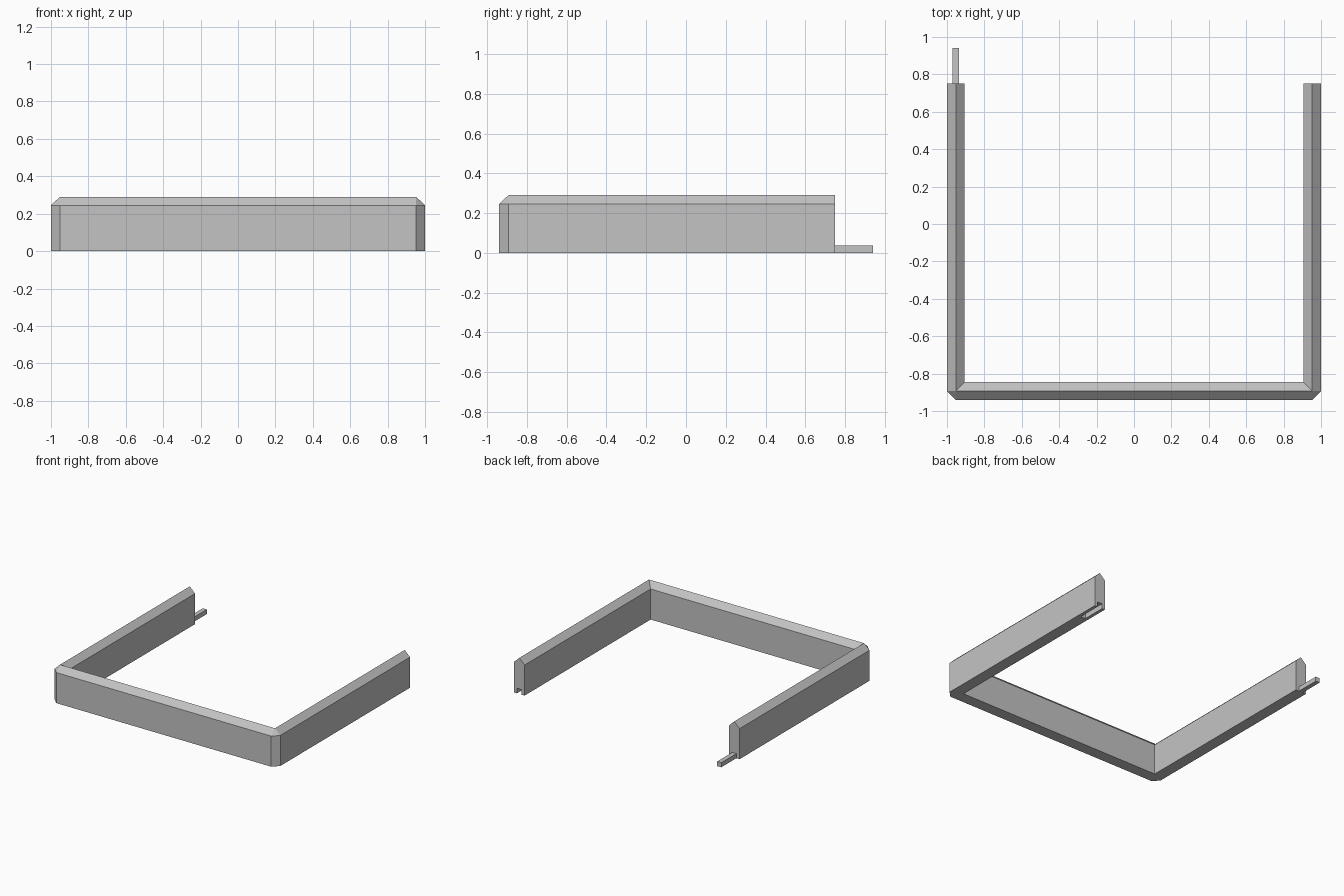
import bpy, bmesh
from mathutils import Vector

cube = bpy.data.objects.get("Cube")
if cube:
    bpy.data.objects.remove(cube, do_unlink=True)

grey = bpy.data.materials.new("plain_grey")
grey.use_nodes = True
COLOUR = (0.55, 0.55, 0.55, 1)
grey.diffuse_color = COLOUR
grey.node_tree.nodes["Principled BSDF"].inputs["Base Color"].default_value = COLOUR

FRONT, END = -0.94, 0.75      # y of the front face and of the arm ends
WIDTH, HALF = 0.094, 0.047    # wall thickness and ridge offset
SHOULDER, RIDGE = 0.245, 0.29
JOINT = 0.19                  # length of tongue and slot


def add_object(name, bm):
    bmesh.ops.recalc_face_normals(bm, faces=bm.faces)
    mesh = bpy.data.meshes.new(name)
    bm.to_mesh(mesh)
    bm.free()
    mesh.materials.append(grey)
    obj = bpy.data.objects.new(name, mesh)
    bpy.context.collection.objects.link(obj)
    return obj


def box(name, low, high):
    bm = bmesh.new()
    bmesh.ops.create_cube(bm, size=1)
    low, high = Vector(low), Vector(high)
    bmesh.ops.scale(bm, vec=high - low, verts=bm.verts)
    bmesh.ops.translate(bm, vec=(low + high) / 2, verts=bm.verts)
    return add_object(name, bm)


# U-shaped wall: plan positions of the outer, ridge and inner lines on the right half
ridge, inner = (1 - HALF, FRONT + HALF), (1 - WIDTH, FRONT + WIDTH)
stations = [
    ((1, END), (1 - HALF, END), (1 - WIDTH, END)),
    ((1, FRONT + HALF), ridge, inner),
    ((1 - HALF, FRONT), ridge, inner),
]
stations += [tuple((-x, y) for x, y in s) for s in reversed(stations)]

bm = bmesh.new()
rings = []
for out, mid, inn in stations:
    section = [(out, 0), (out, SHOULDER), (mid, RIDGE), (inn, SHOULDER), (inn, 0)]
    rings.append([bm.verts.new((*p, z)) for p, z in section])
for a, b in zip(rings, rings[1:]):
    for i in range(5):
        j = (i + 1) % 5
        # Lines that meet at a corner share one point there
        corners = []
        for v in (a[i], a[j], b[j], b[i]):
            if all((v.co - c.co).length > 1e-5 for c in corners):
                corners.append(v)
        if len(corners) > 2:
            bm.faces.new(corners)
bm.faces.new(rings[0])
bm.faces.new(rings[-1])
bmesh.ops.remove_doubles(bm, verts=bm.verts, dist=1e-5)
wall = add_object("border_wall", bm)

# Slot in the underside of the left arm end
centre = 1 - HALF
cutter = box("slot_cutter", (centre - 0.021, END - JOINT, -0.1),
             (centre + 0.021, END + 0.1, 0.04))
cutter.hide_render = True
cut = wall.modifiers.new("slot", "BOOLEAN")
cut.operation, cut.solver, cut.object = "DIFFERENCE", "EXACT", cutter
bpy.context.view_layer.objects.active = wall
bpy.ops.object.modifier_apply(modifier=cut.name)
bpy.data.objects.remove(cutter, do_unlink=True)

# Tongue on the right arm end
box("joint_tongue", (-centre - 0.018, END, 0), (-centre + 0.018, END + JOINT, 0.037))
